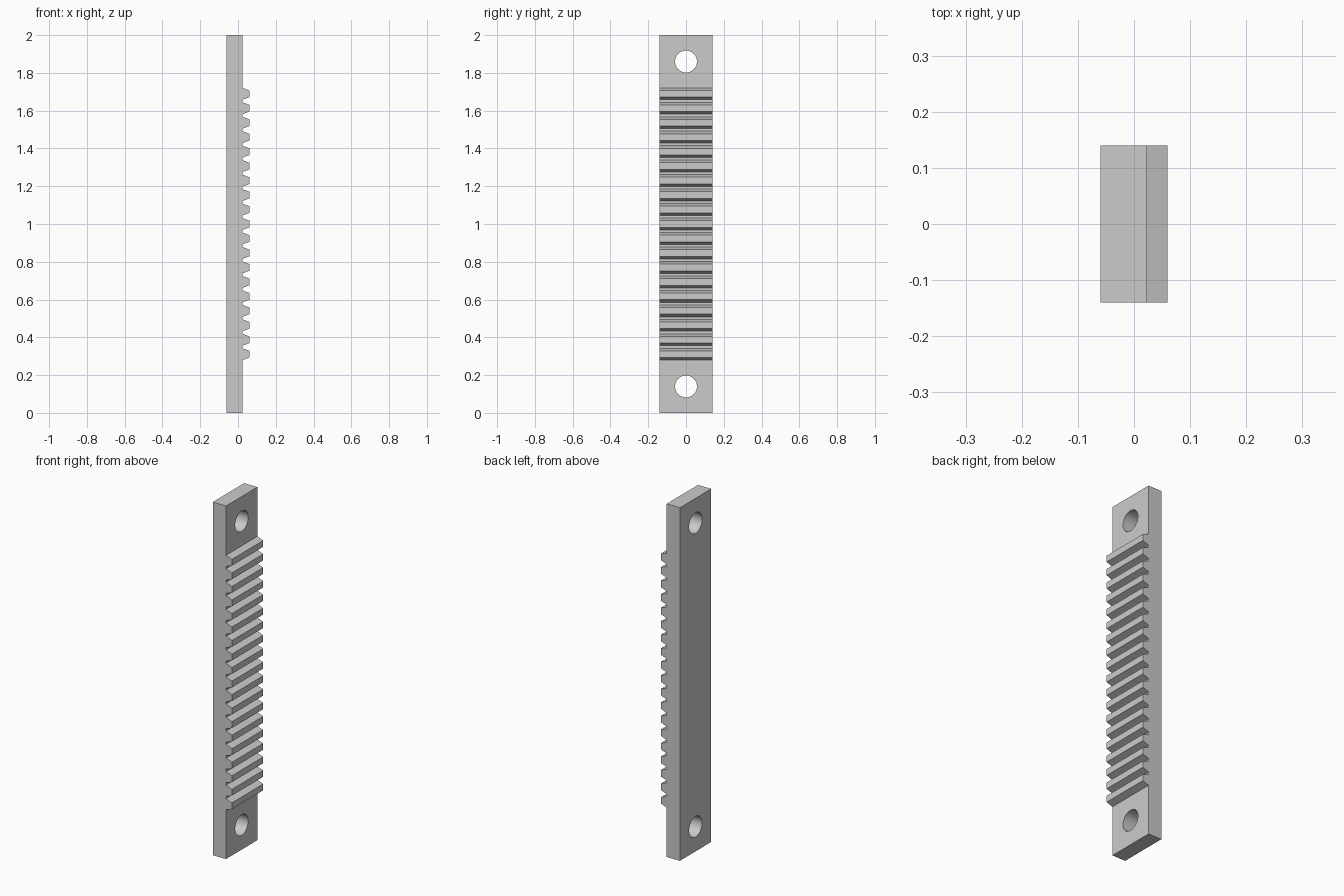
import bpy, bmesh, math

if "Cube" in bpy.data.objects:
    bpy.data.objects.remove(bpy.data.objects["Cube"])

HALF_W = 0.14                       # half width along y
BACK, ROOT, TIP = -0.06, 0.023, 0.06  # x of back face, tooth roots, tooth tips
LENGTH = 2.0
TEETH, PITCH = 19, 0.0766
ROOT_HALF, TIP_HALF = 0.0315, 0.018   # half heights of a tooth at root and tip
HOLE_R, HOLE_Z = 0.058, 0.14

steel = bpy.data.materials.new("grey_steel")
steel.diffuse_color = (0.6, 0.6, 0.6, 1)
steel.use_nodes = True
steel.node_tree.nodes["Principled BSDF"].inputs["Base Color"].default_value = steel.diffuse_color


def rack_profile():
    """Side outline (x, z) of the bar with its row of teeth."""
    pts = [(BACK, 0), (ROOT, 0)]
    for i in range(TEETH):
        z = LENGTH / 2 + (i - (TEETH - 1) / 2) * PITCH
        pts += [(ROOT, z - ROOT_HALF), (TIP, z - TIP_HALF),
                (TIP, z + TIP_HALF), (ROOT, z + ROOT_HALF)]
    return pts + [(ROOT, LENGTH), (BACK, LENGTH)]


def extrude_profile(name, pts):
    bm = bmesh.new()
    face = bm.faces.new([bm.verts.new((x, -HALF_W, z)) for x, z in pts])
    ext = bmesh.ops.extrude_face_region(bm, geom=[face])
    verts = [g for g in ext["geom"] if isinstance(g, bmesh.types.BMVert)]
    bmesh.ops.translate(bm, verts=verts, vec=(0, 2 * HALF_W, 0))
    bmesh.ops.recalc_face_normals(bm, faces=bm.faces)
    mesh = bpy.data.meshes.new(name)
    bm.to_mesh(mesh)
    bm.free()
    obj = bpy.data.objects.new(name, mesh)
    bpy.context.collection.objects.link(obj)
    mesh.materials.append(steel)
    return obj


# Toothed bar
rack = extrude_profile("gear_rack", rack_profile())

# Bolt holes at both ends
cutters = []
for z in (HOLE_Z, LENGTH - HOLE_Z):
    bpy.ops.mesh.primitive_cylinder_add(vertices=48, radius=HOLE_R, depth=0.4,
                                        location=(0, 0, z),
                                        rotation=(0, math.pi / 2, 0))
    cutter = bpy.context.object
    cutter.name = "bolt_hole_cutter"
    cutter.hide_render = True
    cutter.data.materials.append(steel)
    mod = rack.modifiers.new("bolt_hole", "BOOLEAN")
    mod.operation = "DIFFERENCE"
    mod.solver = "EXACT"
    mod.object = cutter
    cutters.append(cutter)

bpy.ops.object.select_all(action="DESELECT")
bpy.context.view_layer.objects.active = rack
rack.select_set(True)
for mod in list(rack.modifiers):
    bpy.ops.object.modifier_apply(modifier=mod.name)
for cutter in cutters:
    bpy.data.objects.remove(cutter)

# Smooth hole walls, crisp edges elsewhere
bpy.ops.object.shade_smooth_by_angle(angle=math.radians(15))
